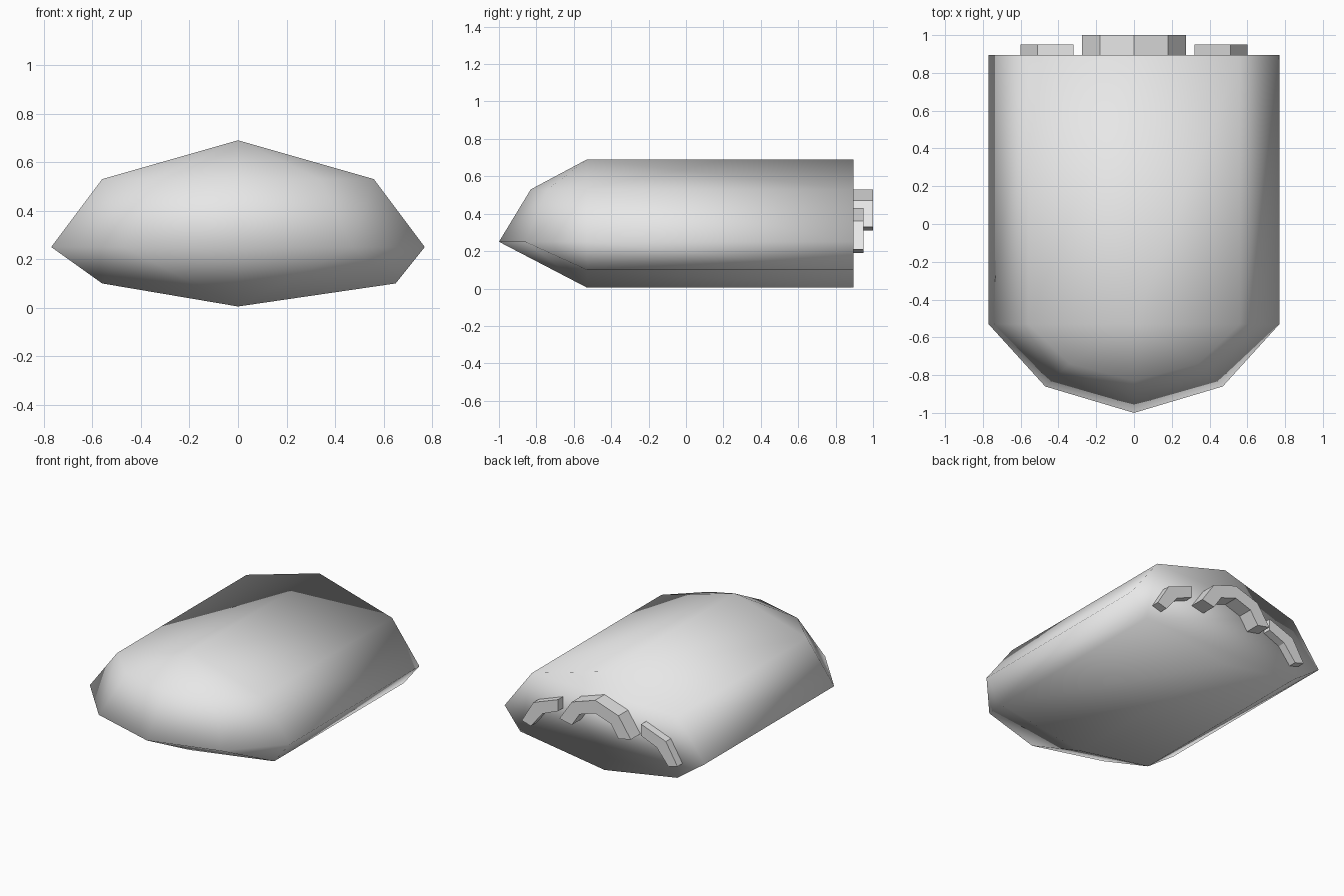
import bpy, bmesh

if "Cube" in bpy.data.objects:
    bpy.data.objects.remove(bpy.data.objects["Cube"])

grey = bpy.data.materials.new("light grey")
grey.diffuse_color = (0.8, 0.8, 0.8, 1)
grey.use_nodes = True
grey.node_tree.nodes["Principled BSDF"].inputs["Base Color"].default_value = grey.diffuse_color


def finish(name, bm, smooth):
    bmesh.ops.recalc_face_normals(bm, faces=bm.faces)
    for f in bm.faces:
        f.smooth = smooth
    mesh = bpy.data.meshes.new(name)
    bm.to_mesh(mesh)
    bm.free()
    mesh.materials.append(grey)
    obj = bpy.data.objects.new(name, mesh)
    bpy.context.collection.objects.link(obj)


# Hull: straight prism with a faceted, tapering nose, softly shaded all over
section = [(0, 0.69), (0.56, 0.53), (0.77, 0.25), (0.65, 0.10),
           (0, 0.005), (-0.56, 0.10), (-0.77, 0.25), (-0.56, 0.53)]
bm = bmesh.new()
front = [bm.verts.new((x, -0.53, z)) for x, z in section]
back = [bm.verts.new((x, 0.895, z)) for x, z in section]
for i in range(8):
    j = (i + 1) % 8
    bm.faces.new((front[i], front[j], back[j], back[i]))
bm.faces.new(back)

# Nose: upper and rim arcs meeting at the tip
tip = bm.verts.new((0, -1.0, 0.25))
brow = bm.verts.new((0, -0.83, 0.53))
top, keel = front[0], front[4]
for side, shoulder, rim, chine in ((1, front[1], front[2], front[3]),
                                   (-1, front[7], front[6], front[5])):
    brow_mid = bm.verts.new((side * 0.34, -0.74, 0.53))
    rim_mid = bm.verts.new((side * 0.47, -0.86, 0.25))
    for face in ((top, shoulder, brow_mid), (top, brow_mid, brow),
                 (shoulder, rim, rim_mid, brow_mid),
                 (brow_mid, rim_mid, tip, brow),
                 (rim, chine, rim_mid), (chine, keel, rim_mid),
                 (rim_mid, keel, tip)):
        bm.faces.new(face)
finish("hull", bm, True)


# Rear nozzles: bent bands standing out from the back wall
def band(name, outer, inner, depth, sx=1):
    bm = bmesh.new()
    rows = [[bm.verts.new((sx * x, y, z)) for x, z in line]
            for y in (0.89, depth) for line in (outer, inner)]
    o0, i0, o1, i1 = rows
    n = len(outer)
    for k in range(n - 1):
        for a, b in ((o0, i0), (o1, i1), (o0, o1), (i0, i1)):
            bm.faces.new((a[k], a[k + 1], b[k + 1], b[k]))
    for k in (0, n - 1):
        bm.faces.new((o0[k], o1[k], i1[k], i0[k]))
    finish(name, bm, False)


band("centre_nozzle",
     [(-0.275, 0.33), (-0.18, 0.47), (0, 0.53), (0.18, 0.47), (0.275, 0.33)],
     [(-0.18, 0.31), (-0.12, 0.40), (0, 0.44), (0.12, 0.40), (0.18, 0.31)], 1.0)
for label, sx in (("right", 1), ("left", -1)):
    band(label + "_nozzle",
         [(0.32, 0.43), (0.51, 0.36), (0.60, 0.21)],
         [(0.32, 0.35), (0.44, 0.30), (0.53, 0.19)], 0.95, sx)
